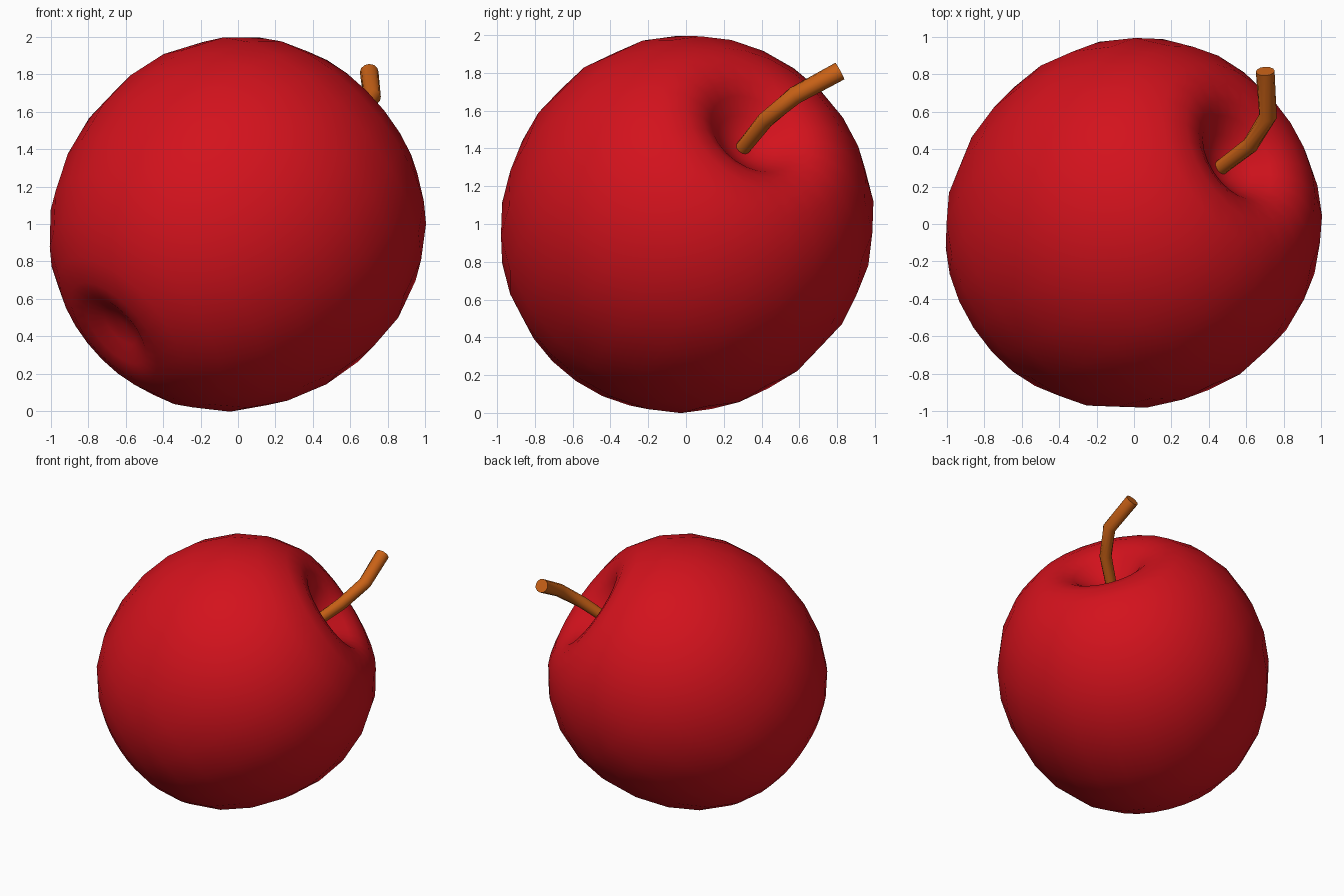
import bpy, bmesh, math
from mathutils import Vector, Matrix

if "Cube" in bpy.data.objects:
    bpy.data.objects.remove(bpy.data.objects["Cube"])

AXIS = Vector((0.68, 0.44, 0.59)).normalized()
CENTRE = Vector((0, 0, 1))


def finish(name, bm, colour, angle):
    bmesh.ops.recalc_face_normals(bm, faces=bm.faces)
    mesh = bpy.data.meshes.new(name)
    bm.to_mesh(mesh)
    bm.free()
    mat = bpy.data.materials.new(name + "_colour")
    mat.diffuse_color = colour
    mat.use_nodes = True
    mat.node_tree.nodes["Principled BSDF"].inputs["Base Color"].default_value = mat.diffuse_color
    mesh.materials.append(mat)
    obj = bpy.data.objects.new(name, mesh)
    bpy.context.collection.objects.link(obj)
    bpy.ops.object.select_all(action='DESELECT')
    obj.select_set(True)
    bpy.context.view_layer.objects.active = obj
    bpy.ops.object.shade_smooth_by_angle(angle=math.radians(angle))
    return obj


# Apple body: profile (radius, height) spun about the tilted core axis
profile = [(0, .68), (.08, .69), (.17, .74), (.25, .81), (.32, .85), (.42, .865),
           (.55, .83), (.72, .70), (.86, .51), (.95, .28), (.98, .05), (.96, -.18),
           (.89, -.42), (.78, -.63), (.62, -.81), (.45, -.92), (.32, -.97),
           (.22, -.965), (.12, -.925), (0, -.90)]
bm = bmesh.new()
verts = [bm.verts.new((r, 0, t)) for r, t in profile]
edges = [bm.edges.new(pair) for pair in zip(verts, verts[1:])]
bmesh.ops.spin(bm, geom=verts + edges, cent=(0, 0, 0), axis=(0, 0, 1),
               angle=math.tau, steps=24, use_merge=True)
bmesh.ops.remove_doubles(bm, verts=bm.verts, dist=0.0005)
tilt = AXIS.to_track_quat('Z', 'Y').to_matrix().to_4x4()
bm.transform(Matrix.Translation(CENTRE) @ tilt)
finish("apple_body", bm, (0.65, 0.006, 0.012, 1), 80)

# Bent stem: rings along a short path, capped at both ends
path = [Vector(p) for p in [(.455, .295, 1.395), (.62, .42, 1.55),
                            (.715, .575, 1.68), (.70, .815, 1.81)]]
radii = [.04, .044, .048, .05]
bm = bmesh.new()
rings = []
for i, (p, rad) in enumerate(zip(path, radii)):
    d = path[min(i + 1, 3)] - path[max(i - 1, 0)]
    rot = d.to_track_quat('Z', 'Y')
    rings.append([bm.verts.new(p + rot @ Vector((rad * math.cos(a), rad * math.sin(a), 0)))
                  for a in (math.tau * k / 12 for k in range(12))])
for a, b in zip(rings, rings[1:]):
    for k in range(12):
        n = (k + 1) % 12
        bm.faces.new((a[k], a[n], b[n], b[k]))
bm.faces.new(rings[0])
bm.faces.new(rings[-1])
finish("stem", bm, (0.58, 0.12, 0.008, 1), 50)
